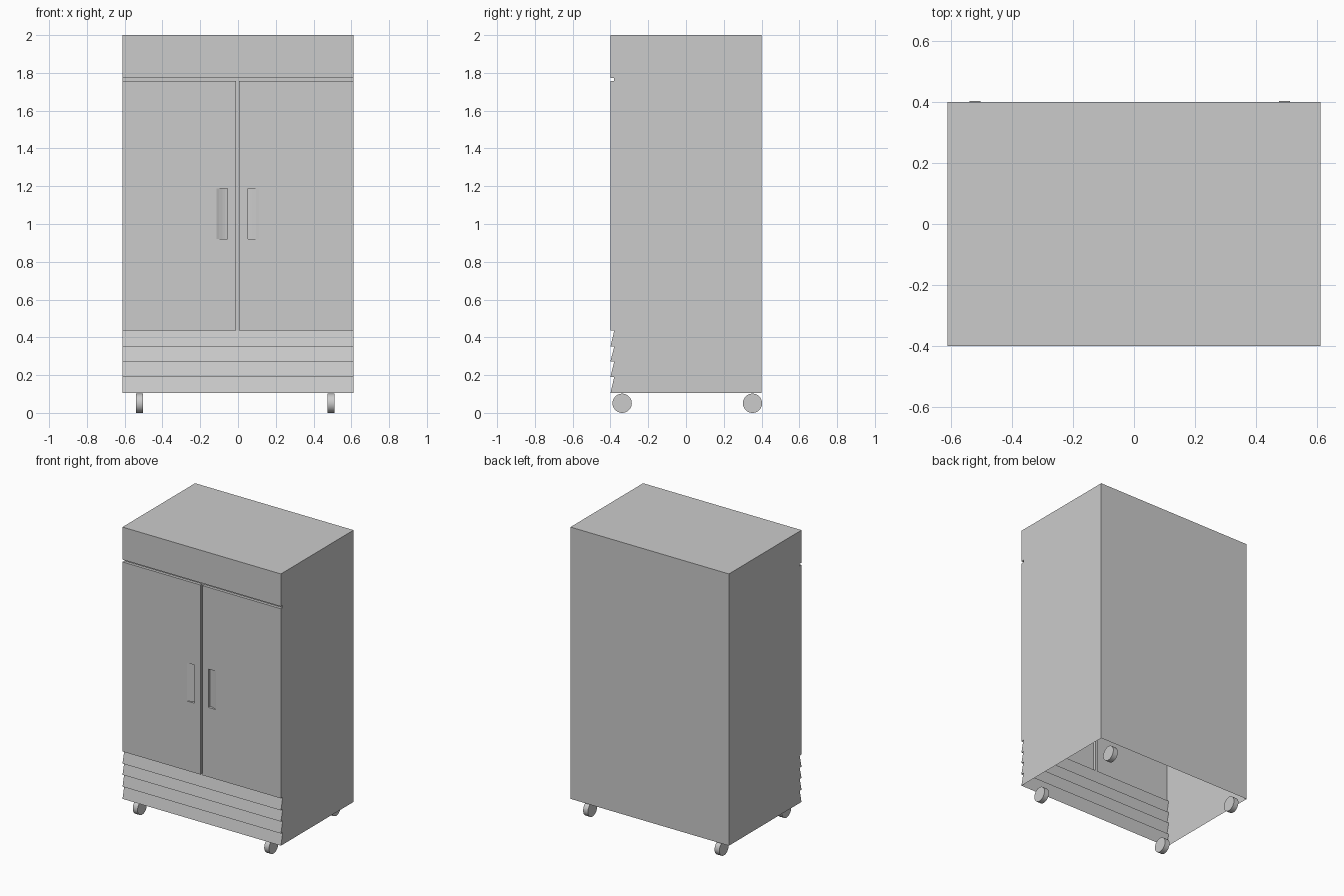
import bpy, bmesh, math
from mathutils import Vector, Matrix

if "Cube" in bpy.data.objects:
    bpy.data.objects.remove(bpy.data.objects["Cube"])

W = 0.611                      # half width
F, B, R = -0.40, 0.40, -0.38   # front, back, recess depth
Z0, ZD0, ZD1, ZN, Z1 = 0.105, 0.435, 1.757, 1.773, 2.0
H0, H1 = 0.92, 1.187           # handle pocket bottom and top
GAP = -0.002                   # centre of the gap between doors


def face(bm, pts):
    bm.faces.new([bm.verts.new(p) for p in pts])


def strip(bm, path, place_a, place_b):
    """Skin between two placements of the same open 2D path."""
    for p, q in zip(path, path[1:]):
        face(bm, [place_a(p), place_a(q), place_b(q), place_b(p)])


def finish(bm, name, outward):
    bmesh.ops.remove_doubles(bm, verts=bm.verts, dist=1e-5)
    bmesh.ops.recalc_face_normals(bm, faces=bm.faces)
    total = sum((f.normal * f.calc_area() for f in bm.faces), Vector())
    if total.dot(Vector(outward)) < 0:
        bmesh.ops.reverse_faces(bm, faces=bm.faces)
    me = bpy.data.meshes.new(name)
    bm.to_mesh(me)
    bm.free()
    ob = bpy.data.objects.new(name, me)
    bpy.context.collection.objects.link(ob)
    return ob


# Cabinet: open-bottomed shell from a side profile with sloped vent slats
slat_z = [ZD0, 0.351, 0.273, 0.190, Z0]
slats = []
for top, bottom in zip(slat_z, slat_z[1:]):
    slats += [(R, top), (F, bottom)]
upper = [(B, Z0), (B, Z1), (F, Z1), (F, ZN), (R, ZN), (R, ZD1)]
bm = bmesh.new()
left = lambda p: (-W, p[0], p[1])
right = lambda p: (W, p[0], p[1])
strip(bm, upper, left, right)
strip(bm, slats, left, right)
for place in (left, right):
    face(bm, [place(p) for p in upper + [(F, ZD1), (F, ZD0)] + slats])
finish(bm, "cabinet", (0, 0, 1))


# Doors: sheet skins with a scooped finger pocket beside the gap
def door(name, s):
    def at(z):
        return lambda p: (s * W if p[0] is None else GAP + s * p[0], p[1], z)
    ends = [(None, F)]
    rim = [(0.008, F), (0.008, R)]
    scoop = [(0.112, F), (0.098, F + 0.007), (0.080, F + 0.014),
             (0.066, F + 0.018), (0.054, F + 0.020), (0.054, F)]
    flat = ends + [scoop[0], scoop[-1]] + rim
    bm = bmesh.new()
    strip(bm, flat, at(ZD0), at(H0))
    strip(bm, ends + scoop + rim, at(H0), at(H1))
    strip(bm, flat, at(H1), at(ZD1))
    for z in (H0, H1):
        face(bm, [at(z)(p) for p in scoop])
    for z in (ZD0, ZD1):
        face(bm, [at(z)(p) for p in flat + [(None, R)]])
    finish(bm, name, (0, -1, 0))


door("left_door", -1)
door("right_door", 1)

# Back of the gap between the doors
bm = bmesh.new()
strip(bm, [(GAP - 0.008, R), (GAP + 0.008, R)],
      lambda p: (*p, ZD0), lambda p: (*p, ZD1))
finish(bm, "door_gap_strip", (0, -1, 0))

# Caster wheels
for side, x in (("left", -0.521), ("right", 0.493)):
    for end, y in (("front", -0.338), ("back", 0.352)):
        bpy.ops.mesh.primitive_cylinder_add(
            vertices=32, radius=0.051, depth=0.037, location=(x, y, 0.051),
            rotation=(0, math.pi / 2, 0))
        bpy.context.object.name = f"{end}_{side}_wheel"
        bpy.ops.object.shade_smooth_by_angle(angle=math.radians(30))
